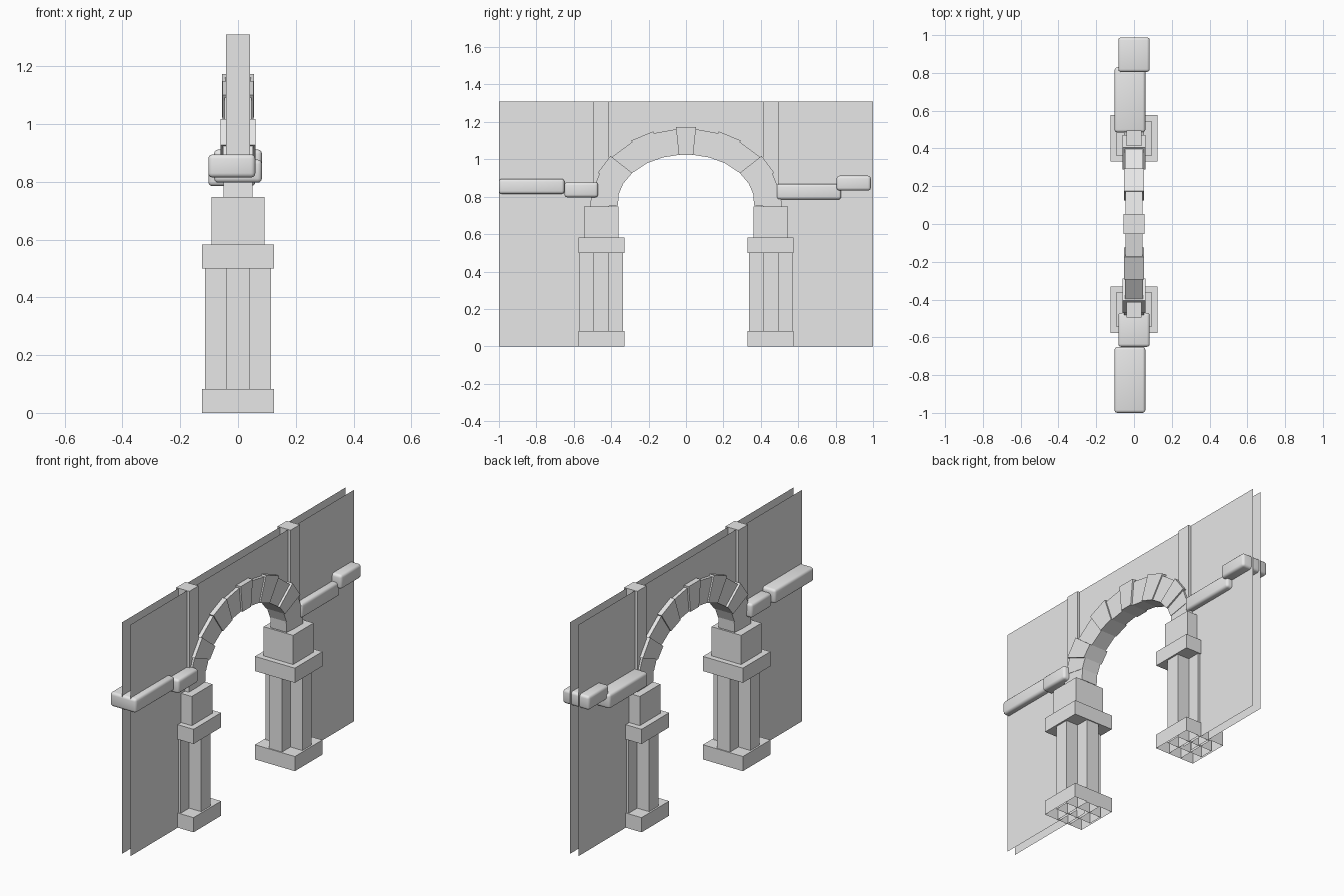
import bpy, bmesh
from math import sin, cos, radians

cube = bpy.data.objects.get("Cube")
if cube:
    bpy.data.objects.remove(cube)

stone = bpy.data.materials.new("pale_stone")
stone.use_nodes = True
colour = (0.8, 0.8, 0.8, 1)
stone.diffuse_color = colour
stone.node_tree.nodes["Principled BSDF"].inputs["Base Color"].default_value = colour

PIER_Y = 0.453      # distance of each pier from the middle
SPRING = 0.77       # height of the arch centre


def finish(name, bm):
    mesh = bpy.data.meshes.new(name)
    bm.to_mesh(mesh)
    bm.free()
    mesh.materials.append(stone)
    obj = bpy.data.objects.new(name, mesh)
    bpy.context.collection.objects.link(obj)
    return obj


def box(name, x, y, z, open_bottom=False):
    """Box from three (low, high) ranges."""
    bm = bmesh.new()
    bmesh.ops.create_cube(bm, size=1)
    for v in bm.verts:
        v.co = [r[0] if c < 0 else r[1] for c, r in zip(v.co, (x, y, z))]
    bm.normal_update()
    if open_bottom:
        low = [f for f in bm.faces if f.normal.z < -0.9]
        bmesh.ops.delete(bm, geom=low, context='FACES_ONLY')
    return finish(name, bm)


def centred(name, y, half_x, half_y, z, open_bottom=False):
    return box(name, (-half_x, half_x), (y - half_y, y + half_y), z, open_bottom)


def arch_point(angle, offset):
    """Point (y, z) on the flattened arch, offset outward from its inner edge."""
    t = radians(angle)
    return (0.365 + offset) * sin(t), SPRING + (0.255 + offset) * cos(t)


def prism(name, outline, half_x):
    """Extrude a (y, z) outline across x."""
    bm = bmesh.new()
    face = bm.faces.new([bm.verts.new((-half_x, y, z)) for y, z in outline])
    moved = bmesh.ops.extrude_face_region(bm, geom=[face])["geom"]
    for v in moved:
        if isinstance(v, bmesh.types.BMVert):
            v.co.x = half_x
    bmesh.ops.recalc_face_normals(bm, faces=bm.faces)
    return finish(name, bm)


# Two thin wall sheets with an arched opening
opening = [(-0.435, 0)] + [arch_point(a, 0.07) for a in range(-90, 91, 10)] + [(0.435, 0)]
outline = opening + [(1, 0), (1, 1.31), (-1, 1.31), (-1, 0)]
for name, x in (("left_wall_sheet", 0.026), ("right_wall_sheet", -0.026)):
    bm = bmesh.new()
    face = bm.faces.new([bm.verts.new((x, y, z)) for y, z in outline])
    face.normal_update()
    if face.normal.x * x < 0:
        face.normal_flip()
    bmesh.ops.triangulate(bm, faces=[face])
    finish(name, bm)

# Piers: hollow base, cross-shaped shaft, capital, impost block and tall post
for side, y in (("front", -PIER_Y), ("back", PIER_Y)):
    centred(side + "_base", y, 0.125, 0.123, (0, 0.083), True)
    centred(side + "_shaft_across", y, 0.115, 0.041, (0, 0.5), True)
    centred(side + "_shaft_along", y, 0.04, 0.117, (0, 0.5), True)
    centred(side + "_capital", y, 0.125, 0.123, (0.5, 0.583))
    centred(side + "_impost", y, 0.092, 0.092, (0.583, 0.748))
    centred(side + "_post", y, 0.041, 0.041, (0.748, 1.31))

# Arch stones, alternating in size
joints = [6, 20, 35, 52, 67, 80, 94]
widths = [0.045, 0.053, 0.047, 0.06, 0.052, 0.05]
prism("keystone", [arch_point(-6, 0), arch_point(-6, 0.15),
                   arch_point(6, 0.15), arch_point(6, 0)], 0.055)
for side, sign in (("front", -1), ("back", 1)):
    for i, width in enumerate(widths):
        a, b = sign * joints[i], sign * joints[i + 1]
        thick = 0.148 if i % 2 else 0.138
        prism(f"{side}_arch_stone_{i + 1}",
              [arch_point(a, 0), arch_point(a, thick),
               arch_point(b, thick), arch_point(b, 0)], width)

# Rounded string-course blocks
courses = {
    "front_long_course": ((-0.103, 0.06), (-1, -0.65), (0.815, 0.895)),
    "front_short_course": ((-0.083, 0.083), (-0.65, -0.47), (0.797, 0.877)),
    "back_long_course": ((-0.103, 0.06), (0.485, 0.83), (0.785, 0.868)),
    "back_short_course": ((-0.083, 0.083), (0.805, 0.988), (0.833, 0.912)),
}
for name, ranges in courses.items():
    obj = box(name, *ranges)
    bevel = obj.modifiers.new("rounding", 'BEVEL')
    bevel.width = 0.015
    bevel.segments = 3
    bpy.ops.object.select_all(action='DESELECT')
    obj.select_set(True)
    bpy.context.view_layer.objects.active = obj
    bpy.ops.object.modifier_apply(modifier="rounding")
    bpy.ops.object.shade_smooth_by_angle(angle=radians(40))
